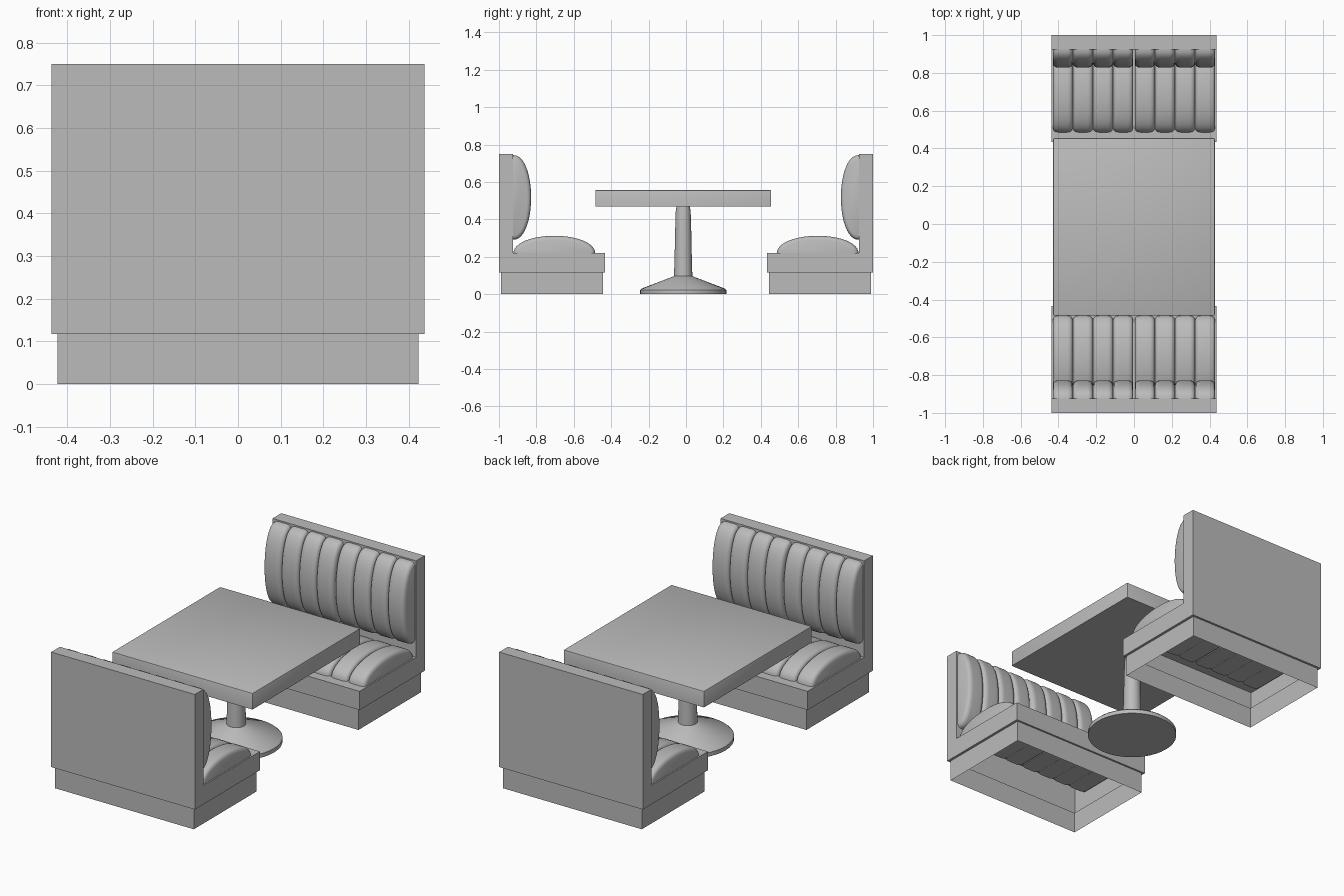
import bpy, bmesh, math
from mathutils import Vector

if "Cube" in bpy.data.objects:
    bpy.data.objects.remove(bpy.data.objects["Cube"])

grey = bpy.data.materials.new("plain_grey")
grey.diffuse_color = (0.5, 0.5, 0.5, 1)
grey.use_nodes = True
grey.node_tree.nodes["Principled BSDF"].inputs["Base Color"].default_value = grey.diffuse_color


def finish(name, bm, smooth=None):
    bmesh.ops.recalc_face_normals(bm, faces=bm.faces)
    me = bpy.data.meshes.new(name)
    bm.to_mesh(me)
    bm.free()
    me.materials.append(grey)
    ob = bpy.data.objects.new(name, me)
    bpy.context.collection.objects.link(ob)
    if smooth:
        bpy.ops.object.select_all(action='DESELECT')
        ob.select_set(True)
        bpy.context.view_layer.objects.active = ob
        bpy.ops.object.shade_smooth_by_angle(angle=math.radians(smooth))
    return ob


def loft(bm, rings):
    """Bridge closed rings of points, returning the vertex rings."""
    vr = [[bm.verts.new(p) for p in r] for r in rings]
    n = len(vr[0])
    for a, b in zip(vr, vr[1:]):
        for i in range(n):
            j = (i + 1) % n
            bm.faces.new((a[i], a[j], b[j], b[i]))
    return vr


def rect(x, y0, y1, z):
    return [(-x, y0, z), (x, y0, z), (x, y1, z), (-x, y1, z)]


def bench_frame(name, s):
    # L-shaped shell, open underneath
    prof = [(1, .117), (1, .75), (.925, .75), (.925, .22), (.433, .22), (.433, .117)]
    bm = bmesh.new()
    vr = loft(bm, [[(x, s * y, z) for y, z in prof] for x in (-.437, .437)])
    for r in vr:
        bm.faces.new(r)
    bm.normal_update()
    under = [f for f in bm.faces if all(abs(v.co.z - .117) < 1e-4 for v in f.verts)]
    bmesh.ops.delete(bm, geom=under, context='FACES_ONLY')
    finish(name, bm)


def bench_plinth(name, s):
    # hollow recessed base with a ledge out to the frame
    bm = bmesh.new()
    y = sorted((s * .988, s * .443))
    Y = sorted((s * 1.0, s * .433))
    loft(bm, [rect(.423, *y, 0), rect(.423, *y, .117), rect(.437, *Y, .117)])
    finish(name, bm)


def cushion(name, s, x_start, centre, along, out, half, height):
    """Four padded channels; along/out are directions in the (y, z) plane."""
    w, r, depth, gap = .1065, .028, .022, .004
    c, al, ou = Vector(centre), Vector(along), Vector(out)
    bm = bmesh.new()
    for k in range(4):
        x0 = x_start + k * w
        us = [-1 + i / 6 * 2 * r / w for i in range(7)]
        us += [-u for u in reversed(us)]
        rings = []
        for u in us:
            t = max(0, (abs(u) * w / 2 - (w / 2 - r)) / r)
            e = depth * (1 - math.sqrt(max(0, 1 - t * t)))
            ring = []
            for i in range(25):
                a = math.pi * i / 24
                ca, sa = math.cos(a), math.sin(a)
                p = c + al * (half - e) * ca + ou * (height - e) * abs(sa) ** .9
                ring.append((x0 + w / 2 + u * (w - gap * .2) / 2, s * p.x, p.y))
            rings.append(ring)
        vr = loft(bm, rings)
        bm.faces.new(vr[0])
        bm.faces.new(vr[-1])
    finish(name, bm, 50)


for side, s in (("front", -1), ("rear", 1)):
    bench_frame(side + "_bench_frame", s)
    bench_plinth(side + "_bench_plinth", s)
    for hand, x0 in (("left", -.43), ("right", .004)):
        cushion(f"{side}_{hand}_seat_cushion", s, x0, (.704, .214), (1, 0), (0, 1), .219, .098)
        cushion(f"{side}_{hand}_back_cushion", s, x0, (.924, .517), (0, 1), (-1, 0), .226, .096)

# table top with softened edges
bm = bmesh.new()
vr = loft(bm, [rect(.428, -.485, .455, .468), rect(.428, -.485, .455, .557)])
for r in vr:
    bm.faces.new(r)
bmesh.ops.bevel(bm, geom=[e for e in bm.edges if max(v.co.z for v in e.verts) > .5],
                offset=.006, segments=2, profile=.5, affect='EDGES')
finish("table_top", bm, 30)

# turned pedestal: flared foot and tapered column
bm = bmesh.new()
prof = [(.231, 0), (.231, .022), (.222, .03), (.06, .092), (.049, .097), (.046, .2),
        (.043, .34), (.04, .44), (.036, .468)]
rings = [[(r * math.cos(i * math.tau / 40), -.015 + r * math.sin(i * math.tau / 40), z)
          for i in range(40)] for r, z in prof]
vr = loft(bm, rings)
bm.faces.new(vr[0])
bm.faces.new(vr[-1])
finish("table_pedestal", bm, 35)
